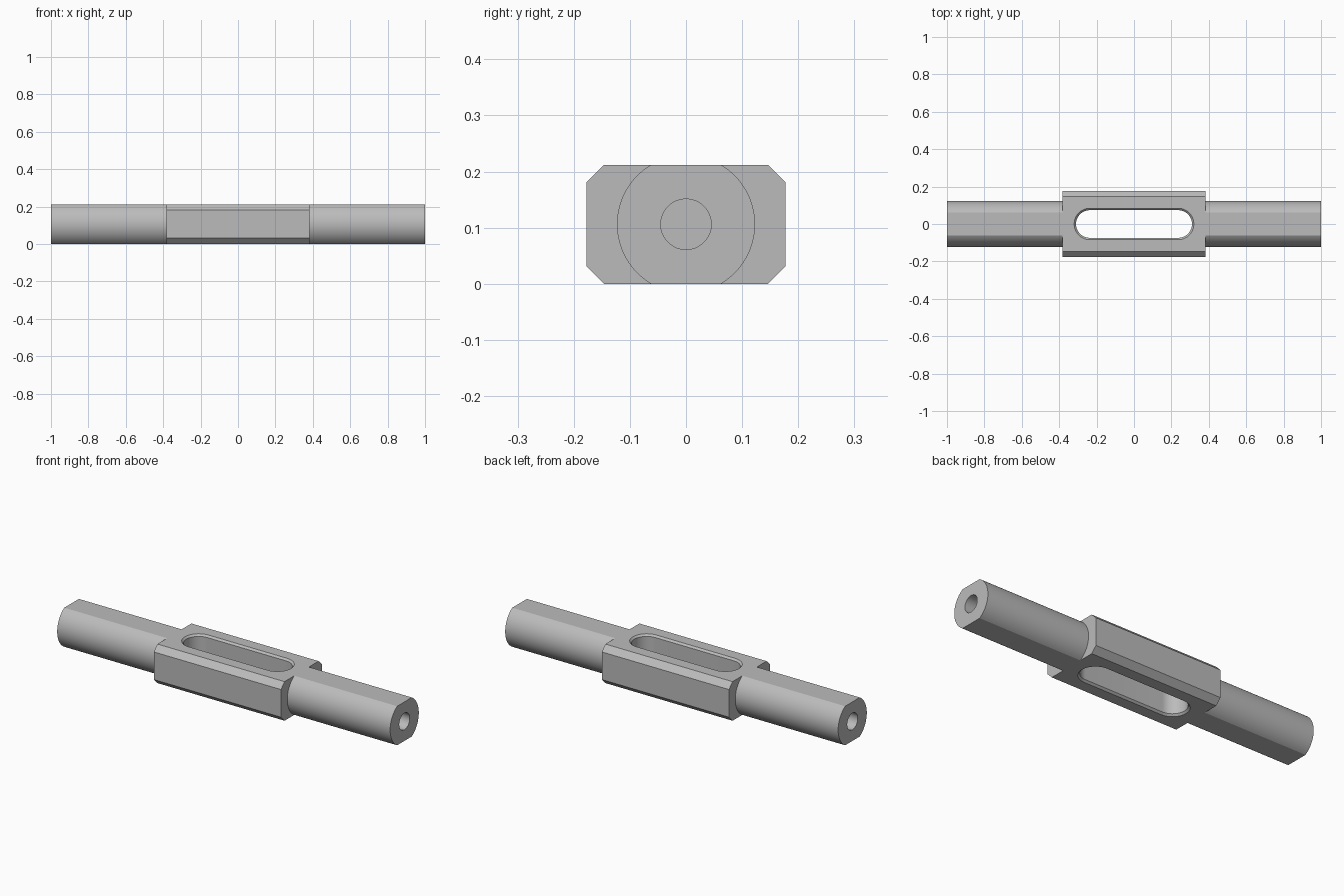
import bpy, bmesh, math
from mathutils import Matrix

if "Cube" in bpy.data.objects:
    bpy.data.objects.remove(bpy.data.objects["Cube"])

HALF_H = 0.106          # half height of all parts
BODY_X, BODY_Y, CHAMFER = 0.382, 0.177, 0.031
SHAFT_R, BORE_R, BORE_DEPTH = 0.123, 0.045, 0.3
SLOT_X, SLOT_R, RIM = 0.31, 0.074, 0.01

steel = bpy.data.materials.new("grey steel")
steel.use_nodes = True
colour = (0.5, 0.5, 0.5, 1)
steel.diffuse_color = colour
steel.node_tree.nodes["Principled BSDF"].inputs["Base Color"].default_value = colour


def loft(name, sections):
    """Skin a closed solid through sections that have equal point counts."""
    bm = bmesh.new()
    rings = [[bm.verts.new(p) for p in s] for s in sections]
    for a, b in zip(rings, rings[1:]):
        for i in range(len(a)):
            j = (i + 1) % len(a)
            bm.faces.new((a[i], a[j], b[j], b[i]))
    bm.faces.new(rings[0])
    bm.faces.new(rings[-1])
    bmesh.ops.recalc_face_normals(bm, faces=bm.faces)
    mesh = bpy.data.meshes.new(name)
    bm.to_mesh(mesh)
    bm.free()
    mesh.materials.append(steel)
    obj = bpy.data.objects.new(name, mesh)
    bpy.context.collection.objects.link(obj)
    return obj


def bar(name, profile, x0, x1):
    """Extrude a (y, z) profile along x."""
    return loft(name, [[(x, y, z + HALF_H) for y, z in profile] for x in (x0, x1)])


def circle(r, n=64):
    return [(r * math.cos(math.tau * i / n), r * math.sin(math.tau * i / n)) for i in range(n)]


def stadium(grow, z, n=24):
    """Round-ended slot outline at height z."""
    r, c = SLOT_R + grow, SLOT_X - SLOT_R
    pts = []
    for side in (1, -1):
        for i in range(n + 1):
            a = -math.pi / 2 + math.pi * i / n
            pts.append((side * (c + r * math.cos(a)), side * r * math.sin(a), z))
    return pts


def cut(obj, cutter):
    mod = obj.modifiers.new("cut", "BOOLEAN")
    mod.operation, mod.solver, mod.object = "DIFFERENCE", "EXACT", cutter
    bpy.context.view_layer.objects.active = obj
    bpy.ops.object.modifier_apply(modifier=mod.name)
    bpy.data.objects.remove(cutter)


def smooth(obj):
    bpy.ops.object.select_all(action="DESELECT")
    obj.select_set(True)
    bpy.context.view_layer.objects.active = obj
    bpy.ops.object.shade_smooth_by_angle(angle=math.radians(25))


# Central body: chamfered block with a slot through it
octagon = [(BODY_Y, HALF_H - CHAMFER), (BODY_Y - CHAMFER, HALF_H)]
octagon += [(-y, z) for y, z in reversed(octagon)]
octagon += [(-y, -z) for y, z in octagon]
body = bar("central_body", octagon, -BODY_X, BODY_X)

# Slot cutter flares at both faces to leave a chamfered rim
top = 2 * HALF_H
over = 0.02
cut(body, loft("slot_cutter", [
    stadium(RIM + over, -over), stadium(0, RIM),
    stadium(0, top - RIM), stadium(RIM + over, top + over)]))
smooth(body)

# Shafts: round bars with flats above and below, drilled at the outer end
half = math.asin(HALF_H / SHAFT_R)
arc = [-half + 2 * half * i / 32 for i in range(33)]
flatted = [(s * SHAFT_R * math.cos(a), s * SHAFT_R * math.sin(a)) for s in (1, -1) for a in arc]
left_shaft = bar("left_shaft", flatted, BODY_X, 1)
cut(left_shaft, bar("bore_cutter", circle(BORE_R), 1 - BORE_DEPTH, 1.1))
smooth(left_shaft)

right_shaft = left_shaft.copy()
right_shaft.data = left_shaft.data.copy()
right_shaft.name = "right_shaft"
right_shaft.data.transform(Matrix.Rotation(math.pi, 4, "Z"))
bpy.context.collection.objects.link(right_shaft)
